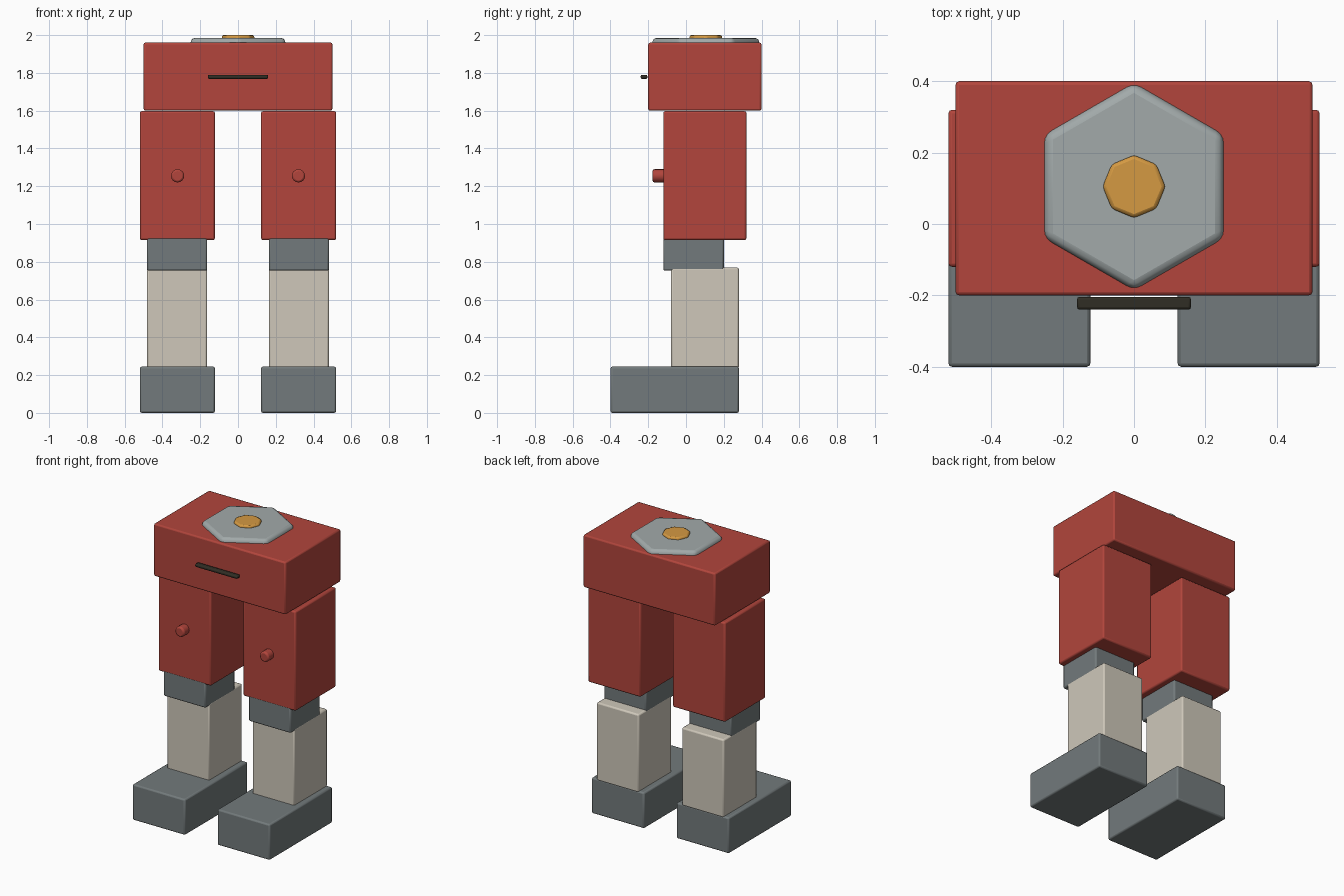
import bpy, math

if "Cube" in bpy.data.objects:
    bpy.data.objects.remove(bpy.data.objects["Cube"])


def material(name, rgb):
    m = bpy.data.materials.new(name)
    m.diffuse_color = (*rgb, 1)
    m.use_nodes = True
    m.node_tree.nodes["Principled BSDF"].inputs["Base Color"].default_value = m.diffuse_color
    return m


RED = material("red", (0.445, 0.06, 0.045))
GREY = material("dark grey", (0.17, 0.195, 0.2))
CREAM = material("cream", (0.62, 0.575, 0.49))
SILVER = material("light grey", (0.36, 0.4, 0.4))
ORANGE = material("orange", (0.66, 0.32, 0.055))
BLACK = material("dark brown", (0.03, 0.027, 0.018))


def finish(name, mat, bevel, segments):
    ob = bpy.context.object
    ob.name = name
    bpy.ops.object.transform_apply(location=False, rotation=True, scale=True)
    ob.data.materials.append(mat)
    b = ob.modifiers.new("bevel", 'BEVEL')
    b.width = bevel
    b.segments = segments
    b.limit_method = 'ANGLE'
    b.angle_limit = math.radians(25)
    bpy.ops.object.shade_smooth_by_angle()
    return ob


def box(name, x, y, z, mat, bevel=0.01, segments=2):
    c = [(a[0] + a[1]) / 2 for a in (x, y, z)]
    bpy.ops.mesh.primitive_cube_add(size=1, location=c)
    bpy.context.object.scale = [abs(a[1] - a[0]) for a in (x, y, z)]
    return finish(name, mat, bevel, segments)


def disc(name, sides, r, depth, loc, mat, bevel, rot=(0, 0, 0), segments=2):
    bpy.ops.mesh.primitive_cylinder_add(vertices=sides, radius=r, depth=depth,
                                        location=loc, rotation=rot)
    return finish(name, mat, bevel, segments)


# hips with slot on the front
box("hips", (-0.5, 0.5), (-0.2, 0.4), (1.6, 1.96), RED)
box("front_slot", (-0.16, 0.16), (-0.24, -0.204), (1.768, 1.79), BLACK, 0.008)

# waist joint: hexagonal plate and small cap
disc("waist_plate", 6, 0.29, 0.06, (0, 0.105, 1.955), SILVER, 0.024, segments=3)
disc("waist_cap", 8, 0.088, 0.06, (0, 0.105, 1.97), ORANGE, 0.01)

# legs
for side, s in (("left", -1), ("right", 1)):
    wide, narrow = (0.122 * s, 0.52 * s), (0.163 * s, 0.482 * s)
    box(side + "_thigh", wide, (-0.12, 0.32), (0.915, 1.597), RED)
    disc(side + "_thigh_knob", 16, 0.035, 0.07, (0.32 * s, -0.142, 1.255), RED,
         0.01, (math.pi / 2, 0, 0))
    box(side + "_knee", narrow, (-0.12, 0.2), (0.753, 0.93), GREY)
    box(side + "_shin", narrow, (-0.08, 0.28), (0.235, 0.77), CREAM)
    box(side + "_foot", wide, (-0.4, 0.28), (0, 0.245), GREY)
